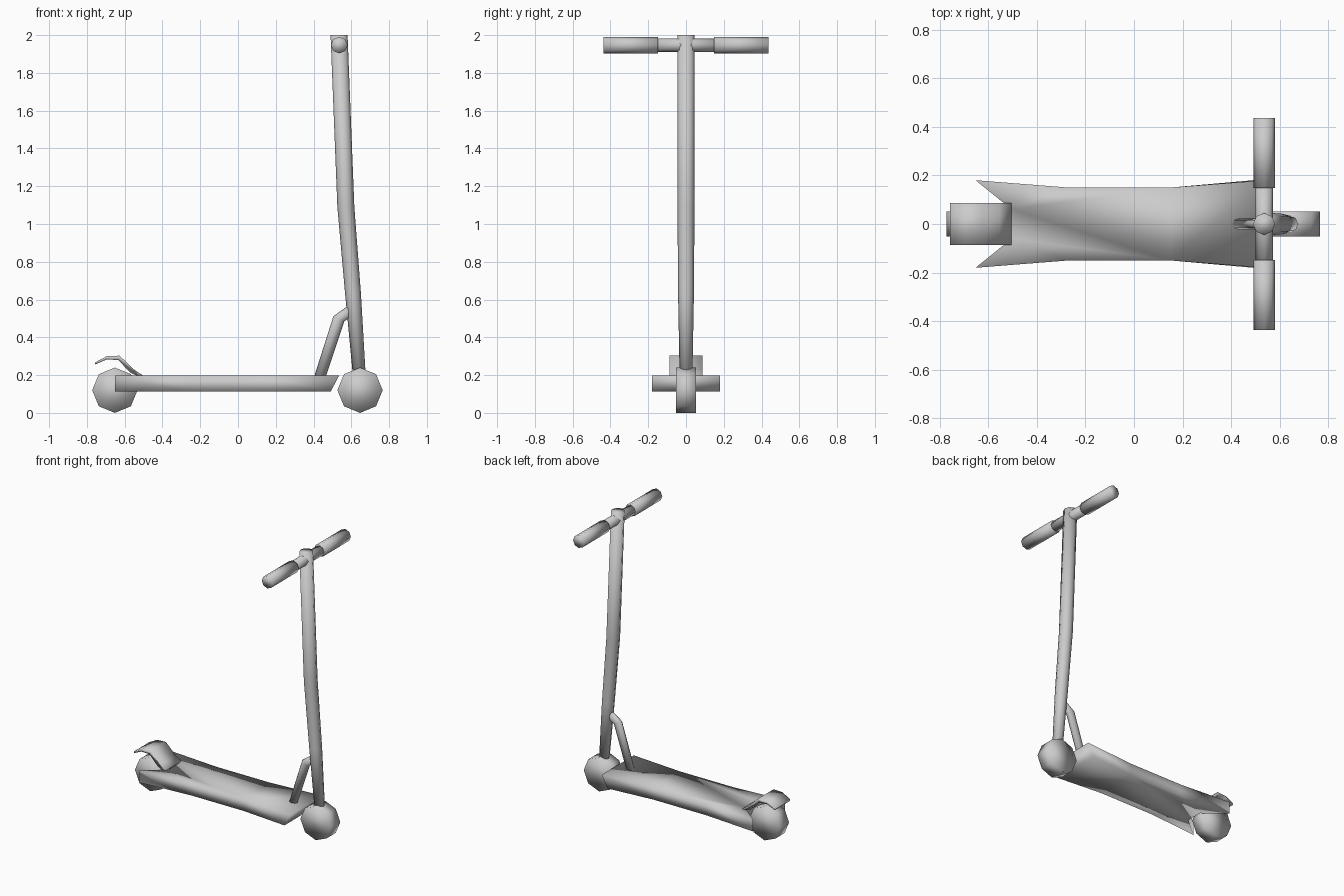
import bpy, bmesh, math
from mathutils import Vector

if "Cube" in bpy.data.objects:
    bpy.data.objects.remove(bpy.data.objects["Cube"])


def finish(name, bm):
    bmesh.ops.recalc_face_normals(bm, faces=bm.faces)
    mesh = bpy.data.meshes.new(name)
    bm.to_mesh(mesh)
    bm.free()
    for p in mesh.polygons:
        p.use_smooth = True
    ob = bpy.data.objects.new(name, mesh)
    bpy.context.collection.objects.link(ob)
    return ob


def extrude_profile(name, pts, vec, edit=None):
    """Fill a closed outline and extrude it along vec."""
    bm = bmesh.new()
    face = bm.faces.new([bm.verts.new(p) for p in pts])
    bmesh.ops.solidify
    res = bmesh.ops.extrude_face_region(bm, geom=[face], use_keep_orig=True)
    top = [g for g in res["geom"] if isinstance(g, bmesh.types.BMVert)]
    bmesh.ops.translate(bm, vec=vec, verts=top)
    if edit:
        edit(top)
    return finish(name, bm)


def tube(name, rings, sides=8):
    """Loft rings of (centre, axis_u, axis_v) into a capped tube."""
    bm = bmesh.new()
    loops = []
    for c, u, v in rings:
        angles = [2 * math.pi * i / sides for i in range(sides)]
        loops.append([bm.verts.new(Vector(c) + Vector(u) * math.cos(a) + Vector(v) * math.sin(a))
                      for a in angles])
    for a, b in zip(loops, loops[1:]):
        for i in range(sides):
            j = (i + 1) % sides
            bm.faces.new((a[i], a[j], b[j], b[i]))
    bm.faces.new(loops[0])
    bm.faces.new(loops[-1])
    return finish(name, bm)


def cross_tube(name, x, z, r, y0, y1):
    """Octagonal cylinder lying along y."""
    return tube(name, [((x, y, z), (r, 0, 0), (0, 0, r)) for y in (y0, y1)])


# Wheels
for name, x in (("front_wheel", 0.646), ("rear_wheel", -0.652)):
    cross_tube(name, x, 0.12, 0.12, -0.052, 0.052)

# Deck: waisted outline with a rear wheel notch and a raked front edge
half = [(-0.503, 0.06), (-0.652, 0.18), (-0.27, 0.15), (0.15, 0.15), (0.49, 0.18)]
outline = half + [(x, -y) for x, y in reversed(half)]


def rake_front(verts):
    for v in verts:
        if v.co.x > 0.4:
            v.co.x += 0.045


extrude_profile("deck", [(x, y, 0.112) for x, y in outline], (0, 0, 0.085), rake_front)

# Rear fender brake
upper = [(-0.757, 0.267), (-0.695, 0.300), (-0.627, 0.303), (-0.553, 0.231), (-0.505, 0.200)]
lower = [(-0.515, 0.188), (-0.569, 0.212), (-0.634, 0.280), (-0.695, 0.283), (-0.757, 0.256)]
extrude_profile("rear_fender", [(x, -0.087, z) for x, z in upper + lower], (0, 0.174, 0))

# Steering stem
tube("steering_stem", [((x, 0, z), (r, 0, 0), (0, r, 0)) for x, z, r in
                       ((0.642, 0.20, 0.034), (0.609, 0.63, 0.042),
                        (0.571, 1.09, 0.045), (0.535, 2.0, 0.045))])

# Brace between deck and stem
tube("stem_brace", [((x, 0, z), (ux, 0, uz), (0, 0.023, 0)) for x, z, ux, uz in
                    ((0.432, 0.185, 0.031, 0.0), (0.534, 0.499, 0.029, -0.013),
                     (0.600, 0.543, 0.014, -0.027))])

# Handlebar and grips
cross_tube("handlebar", 0.536, 1.947, 0.036, -0.16, 0.16)
for name, s in (("left_grip", 1), ("right_grip", -1)):
    cross_tube(name, 0.536, 1.947, 0.044, s * 0.148, s * 0.437)
